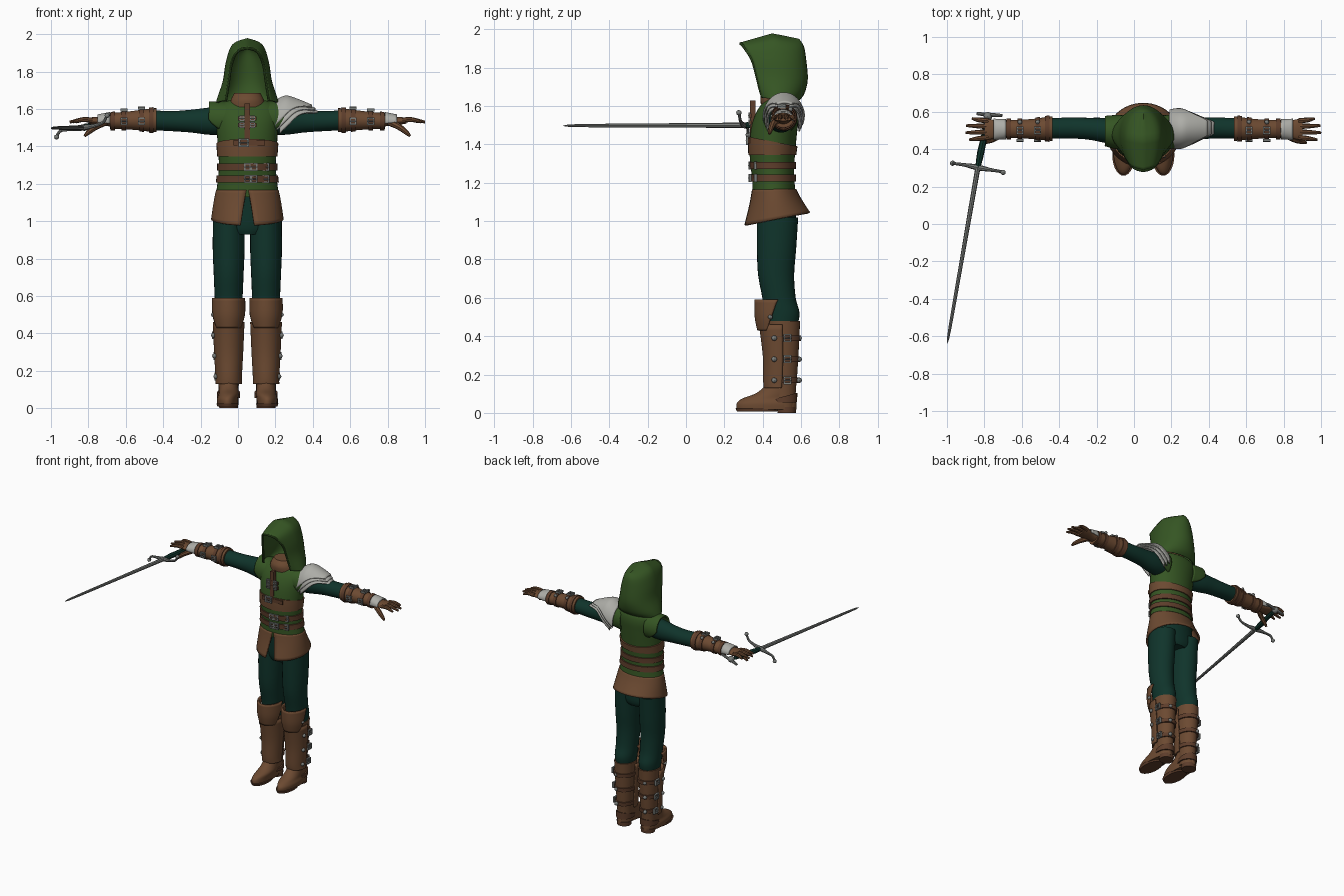
import bpy, bmesh
from math import sin, cos, pi
from mathutils import Vector

if "Cube" in bpy.data.objects:
    bpy.data.objects.remove(bpy.data.objects["Cube"])

BODY_X = 0.05  # the sword side reaches further, so the body sits off centre
MADE = []


def material(name, rgb):
    m = bpy.data.materials.new(name)
    m.use_nodes = True
    m.diffuse_color = (*rgb, 1)
    m.node_tree.nodes["Principled BSDF"].inputs["Base Color"].default_value = (*rgb, 1)
    return m


GREEN = material("forest green cloth", (.036, .092, .017))
TEAL = material("dark teal cloth", (.005, .034, .024))
BROWN = material("brown leather", (.15, .068, .031))
STRAP = material("dark strap leather", (.11, .047, .024))
PALE = material("pale plate", (.42, .42, .39))
STEEL = material("grey steel", (.19, .2, .19))


def make(name, verts, faces, mat, thick=0):
    bm = bmesh.new()
    vs = [bm.verts.new(v) for v in verts]
    for f in faces:
        bm.faces.new([vs[i] for i in f])
    bmesh.ops.remove_doubles(bm, verts=bm.verts, dist=1e-5)
    bmesh.ops.recalc_face_normals(bm, faces=bm.faces)
    me = bpy.data.meshes.new(name)
    bm.to_mesh(me)
    bm.free()
    me.materials.append(mat)
    ob = bpy.data.objects.new(name, me)
    ob.location.x = BODY_X
    bpy.context.collection.objects.link(ob)
    if thick:
        mod = ob.modifiers.new("thickness", 'SOLIDIFY')
        mod.thickness, mod.offset = thick, 0
    MADE.append(ob)
    return ob


def smooth(rows, k=4):
    """Catmull-Rom refinement of a list of equal-length rows."""
    rows = [Vector(r) for r in rows]
    out = []
    for i in range(len(rows) - 1):
        a, b, c, d = rows[max(i - 1, 0)], rows[i], rows[i + 1], rows[min(i + 2, len(rows) - 1)]
        for j in range(k):
            t = j / k
            out.append(b + (c - a) * (t / 2) + (a * 2 - b * 5 + c * 4 - d) * (t * t / 2)
                       + (b * 3 - a - c * 3 + d) * (t ** 3 / 2))
    return out + [rows[-1]]


def sample(rows, t):
    """Section of a smoothed loft at position t."""
    for a, b in zip(rows, rows[1:]):
        if a[0] <= t <= b[0]:
            return a.lerp(b, (t - a[0]) / max(b[0] - a[0], 1e-6))
    return rows[0] if t < rows[0][0] else rows[-1]


def skin(rings, n, closed):
    """Quads between rings of n points; closed rings get end caps."""
    faces = [(i * n + j, i * n + (j + 1) % n, (i + 1) * n + (j + 1) % n, (i + 1) * n + j)
             for i in range(rings - 1) for j in range(n if closed else n - 1)]
    if closed:
        faces += [tuple(range(n)), tuple(range((rings - 1) * n, rings * n))]
    return faces


def loft(name, rows, mat, axis='Z', n=28, arc=None, arc2=None, tilt=0, thick=0, flip=1):
    """Rows are (position, centre u, centre v, radius u, radius v) along an axis."""
    rows = smooth(rows)
    verts = []
    for i, (t, u, v, ru, rv) in enumerate(rows):
        f = i / (len(rows) - 1)
        for j in range(n):
            if arc:
                e = arc2 or arc
                lo, hi = arc[0] + (e[0] - arc[0]) * f, arc[1] + (e[1] - arc[1]) * f
                a = lo + (hi - lo) * j / (n - 1)
            else:
                a = 2 * pi * j / n
            p, q, r = u + ru * sin(a), v - rv * cos(a), t - tilt * f * cos(a)
            verts.append((p, q, r) if axis == 'Z' else (r * flip, p, q))
    return make(name, verts, skin(len(rows), n, not arc), mat, thick)


def band(name, rows, lo, hi, grow, mat, **kw):
    """A strap hugging an already defined loft."""
    rows = smooth(rows)
    parts = [sample(rows, lo + (hi - lo) * k / 2) for k in range(3)]
    loft(name, [(lo + (hi - lo) * k / 2, p[1], p[2], p[3] + grow, p[4] + grow)
                for k, p in enumerate(parts)], mat, **kw)


def tube(name, points, mat, n=8):
    """Points are (x, y, z, radius)."""
    pts = smooth(points)
    verts = []
    for i, p in enumerate(pts):
        d = (pts[min(i + 1, len(pts) - 1)] - pts[max(i - 1, 0)]).xyz
        q = d.to_track_quat('Z', 'Y')
        verts += [p.xyz + q @ Vector((cos(a), sin(a), 0)) * p[3]
                  for a in (2 * pi * j / n for j in range(n))]
    make(name, verts, skin(len(pts), n, True), mat)


def ball(name, c, r, mat):
    tube(name, [(c[0], c[1] + r * s, c[2], r * max(.15, (1 - s * s) ** .5))
                for s in (-1, -.7, 0, .7, 1)], mat)


def box(name, c, size, mat):
    corners = [(c[0] + x * size[0], c[1] + y * size[1], c[2] + z * size[2])
               for z in (-1, 1) for x, y in ((-1, -1), (1, -1), (1, 1), (-1, 1))]
    make(name, corners, skin(2, 4, True), mat)


def buckle(name, loc, normal, w=.02, h=.02):
    """Square frame with a pin, facing along the normal."""
    q = Vector(normal).to_track_quat('Z', 'Y')
    verts = [Vector(loc) + q @ Vector((x * w * r, y * h * r, z * .007))
             for r, z in ((1, -1), (1, 1), (.6, 1), (.6, -1))
             for x, y in ((-1, -1), (1, -1), (1, 1), (-1, 1))]
    faces = [(i * 4 + j, i * 4 + (j + 1) % 4, (i + 1) % 4 * 4 + (j + 1) % 4, (i + 1) % 4 * 4 + j)
             for i in range(4) for j in range(4)]
    make(name, verts, faces, STEEL)
    ends = [Vector(loc) + q @ Vector((s * w, 0, .005)) for s in (-1, 1)]
    tube(name + "_pin", [(*e, .004) for e in ends], STEEL, 6)


# Hood: rows from the ridge down, each with a front edge, a widest side and a back
HOOD = [(0, .286, 1.925, 0, .45, 1.972, .585, 1.945), (.055, .305, 1.905, .075, .46, 1.94, .608, 1.91),
        (.085, .345, 1.84, .108, .47, 1.85, .62, 1.84), (.098, .368, 1.76, .124, .48, 1.75, .628, 1.74),
        (.11, .388, 1.68, .15, .48, 1.67, .61, 1.665), (.115, .40, 1.645, .162, .48, 1.63, .58, 1.63)]
verts, rows = [], []
for fx, fy, fz, sx, sy, sz, by, bz in HOOD:
    half = []
    for k in range(9):
        s = 1 - k / 8
        half.append((fx + (sx - fx) * (1 - s * s), sy + (fy - sy) * s, sz + (fz - sz) * s))
    for k in range(1, 9):
        c, s = cos(k * pi / 16), sin(k * pi / 16)
        half.append((sx * c, sy + (by - sy) * s, sz + (bz - sz) * s))
    full = half + [(-x, y, z) for x, y, z in half[-2::-1]]
    rows.append([c for p in full for c in p])
rows = smooth(rows)
for r in rows:
    verts += [tuple(r[i:i + 3]) for i in range(0, len(r), 3)]
make("hood", verts, skin(len(rows), 33, False), GREEN, .014)
tube("hood_rim", [(x * s, y, z, .008) for s, seq in ((1, HOOD[::-1]), (-1, HOOD[1:]))
                  for x, y, z in (r[:3] for r in seq)], GREEN)
loft("neck_collar", [(1.61, 0, .475, .1, .085), (1.65, 0, .47, .088, .08), (1.685, 0, .475, .07, .06)], BROWN)

# Jerkin, corset and waist straps
TORSO = [(1.13, 0, .46, .17, .113), (1.22, 0, .455, .158, .11), (1.3, 0, .45, .152, .115), (1.4, 0, .452, .158, .121),
         (1.5, 0, .463, .165, .12), (1.57, 0, .478, .172, .11), (1.62, 0, .49, .155, .088), (1.645, 0, .49, .1, .06)]
loft("jerkin", TORSO, GREEN, n=36)
band("corset", TORSO, 1.345, 1.415, .007, BROWN, tilt=-.025, n=36)
for i, z in enumerate((1.225, 1.29)):
    band("waist_strap", TORSO, z - .019, z + .019, .009, STRAP, n=36)
    for x in (0, .035, .1):
        buckle("waist_buckle", (x, .332 + x * x * 3, z), (0, -1, 0), .018, .022)
buckle("corset_buckle", (-.02, .32, 1.42), (0, -1, 0), .028, .022)
box("corset_belt", (.01, .328, 1.42), (.085, .005, .014), STRAP)
box("chest_strap", (0, .348, 1.53), (.014, .014, .1), STRAP)
for z in (1.515, 1.55):
    box("chest_tab", (0, .337, z), (.05, .005, .011), STRAP)
    for x in (-.028, .028):
        buckle("chest_buckle", (x, .332, z), (0, -1, 0), .014, .016)

# Skirt with a front slit, hips beneath
loft("skirt", [(1.165, 0, .46, .162, .11), (1.1, 0, .465, .175, .13), (1.01, 0, .475, .188, .168)], BROWN,
     n=40, arc=(.03, 2 * pi - .03), arc2=(.2, 2 * pi - .2), tilt=.033, thick=.012)
loft("hips", [(.93, 0, .475, .11, .085), (.98, 0, .475, .16, .1), (1.14, 0, .465, .15, .1)], TEAL)

# Legs and boots
for s, side in ((1, "left"), (-1, "right")):
    x = s * .1
    loft(side + "_trouser_leg", [(.45, x, .5, .065, .08), (.52, x, .5, .072, .092), (.6, x, .485, .075, .087),
                                 (.72, x, .47, .08, .094), (.85, x, .472, .085, .102), (1.02, x, .477, .084, .108)], TEAL)
    BOOT = [(.03, x, .507, .052, .063), (.12, x, .507, .054, .066), (.2, x, .505, .059, .075),
            (.35, x, .505, .068, .084), (.48, x, .507, .074, .088)]
    loft(side + "_boot", BOOT, BROWN)
    loft(side + "_foot", [(.018, x + s * .006, .42, .056, .156), (.05, x + s * .006, .42, .057, .155),
                          (.075, x, .432, .054, .138), (.105, x, .47, .052, .1), (.16, x, .5, .05, .068)], BROWN)
    loft(side + "_sole", [(.008, x + s * .006, .37, .054, .105), (.026, x + s * .006, .37, .06, .112)], STRAP)
    loft(side + "_heel", [(0, x, .525, .05, .048), (.03, x, .525, .052, .05)], STRAP)
    band(side + "_instep_strap", BOOT, .055, .085, .009, STRAP, tilt=.02)
    loft(side + "_shin_guard", [(.13, x, .485, .066, .074), (.17, x, .487, .066, .08), (.3, x, .49, .073, .085),
                                (.46, x, .485, .08, .1)], BROWN, arc=(-1.75, 1.75), thick=.01)
    loft(side + "_knee_guard", [(.43, x, .47, .07, .092), (.5, x, .472, .084, .108), (.59, x, .472, .082, .11)],
         BROWN, arc=(-1.0, 1.0), arc2=(-1.65, 1.65), thick=.012)
    ball(side + "_knee_rivet", (x + s * .083, .44, .5), .012, STEEL)
    for z in (.17, .28, .39):
        band(side + "_boot_strap", BOOT, z - .014, z + .014, .009, STRAP)
        w = sample(smooth(BOOT), z)[3] + .011
        buckle(side + "_boot_buckle", (x + s * w, .53, z), (s, 0, 0), .021, .021)
        ball(side + "_strap_stud", (x + s * w, .46, z), .014, STEEL)
        ball(side + "_back_stud", (x + s * .02, .59, z), .014, STEEL)

    # Arms, bracers and gloves
    loft(side + "_sleeve", [(.1, .485, 1.54, .07, .075), (.2, .5, 1.535, .067, .073), (.3, .51, 1.535, .058, .061),
                            (.4, .513, 1.535, .056, .054), (.52, .51, 1.54, .055, .053)], TEAL, 'X', flip=s)
    loft(side + "_shoulder_cap", [(.1, .488, 1.545, .088, .088), (.16, .493, 1.545, .083, .09),
                                  (.205, .497, 1.55, .075, .085)], GREEN, 'X', flip=s,
         arc=(.6, 2 * pi - .6), arc2=(1.5, 2 * pi - 1.5), thick=.012)
    BRACER = [(.485, .51, 1.54, .066, .064), (.51, .51, 1.54, .064, .063), (.57, .508, 1.54, .056, .055),
              (.65, .508, 1.538, .05, .047), (.735, .508, 1.535, .049, .043)]
    loft(side + "_bracer", BRACER, BROWN, 'X', flip=s)
    for t in (.515, .565, .66, .72):
        band(side + "_bracer_strap", BRACER, t - .012, t + .012, .006, STRAP, axis='X', flip=s)
    for t in (.565, .66):
        r = sample(smooth(BRACER), t)[4]
        buckle(side + "_bracer_buckle", (s * t, .5, 1.548 + r), (0, 0, 1), .019, .022)
        buckle(side + "_bracer_buckle", (s * t, .448, 1.535), (0, -1, 0), .019, .02)
        ball(side + "_bracer_stud", (s * t, .545, 1.545 + r * .8), .012, STEEL)
    loft(side + "_palm", [(.72, .508, 1.535, .04, .03), (.77, .506, 1.535, .043, .024), (.82, .506, 1.537, .054, .02),
                          (.85, .507, 1.537, .052, .015)], BROWN, 'X', flip=s)
    loft(side + "_hand_plate", [(.735, .507, 1.535, .05, .045), (.8, .506, 1.537, .053, .03)], PALE, 'X',
         arc=(1.3, 2 * pi - 1.3), thick=.008, flip=s)
    for k, reach in enumerate((.93, .95, .947, .915)):
        y = .462 + .03 * k
        tube(side + "_finger", [(s * .83, y, 1.54, .014), (s * (.87 + reach * .01), y + (k - 1.5) * .003, 1.543, .013),
                                (s * reach, y + (k - 1.5) * .008, 1.53, .007)], BROWN)
    tube(side + "_thumb", [(s * .76, .48, 1.53, .02), (s * .81, .452, 1.505, .017), (s * .85, .44, 1.475, .013),
                           (s * .87, .435, 1.455, .007)], BROWN)

# Layered pauldron on the left shoulder
for k in range(3):
    d, g = k * .017, k * .008
    loft("pauldron_plate", [(.14 + d, .51, 1.525 - d, .098 - g, .11), (.2 + d, .51, 1.53 - d, .108 - g, .137),
                            (.26 + d, .512, 1.525 - d, .104 - g, .128), (.345 + d, .514, 1.52 - d, .09 - g, .098)],
         PALE, 'X', arc=(1.35, 2 * pi - 1.35), arc2=(2.75, 2 * pi - 2.75), thick=.009)

# Sword below the right hand
tube("blade", [(-.885, .3, 1.5, .014), (-.96, -.13, 1.499, .011), (-1.035, -.56, 1.498, .008),
               (-1.049, -.64, 1.497, .001)], STEEL)
tube("sword_grip", [(-.885, .3, 1.5, .014), (-.87, .38, 1.502, .019), (-.855, .45, 1.506, .017),
                    (-.84, .54, 1.51, .014)], TEAL)
tube("cross_guard", [(-1.02, .325, 1.45, .008), (-1.0, .322, 1.482, .008), (-.95, .315, 1.492, .01),
                     (-.885, .302, 1.5, .016), (-.82, .29, 1.51, .01), (-.77, .282, 1.53, .008),
                     (-.75, .276, 1.57, .008)], STEEL)
for c in ((-1.02, .325, 1.45), (-.75, .276, 1.565)):
    ball("guard_knob", c, .014, STEEL)
ball("pommel", (-.832, .575, 1.511), .024, STEEL)
tube("pommel_bar", [(-.89, .59, 1.49, .008), (-.83, .585, 1.51, .011), (-.755, .58, 1.53, .008)], STEEL)

# Smooth shading with kept edges
for ob in bpy.context.selected_objects:
    ob.select_set(False)
for ob in MADE:
    ob.select_set(True)
bpy.context.view_layer.objects.active = MADE[0]
bpy.ops.object.shade_smooth_by_angle(angle=.75)
